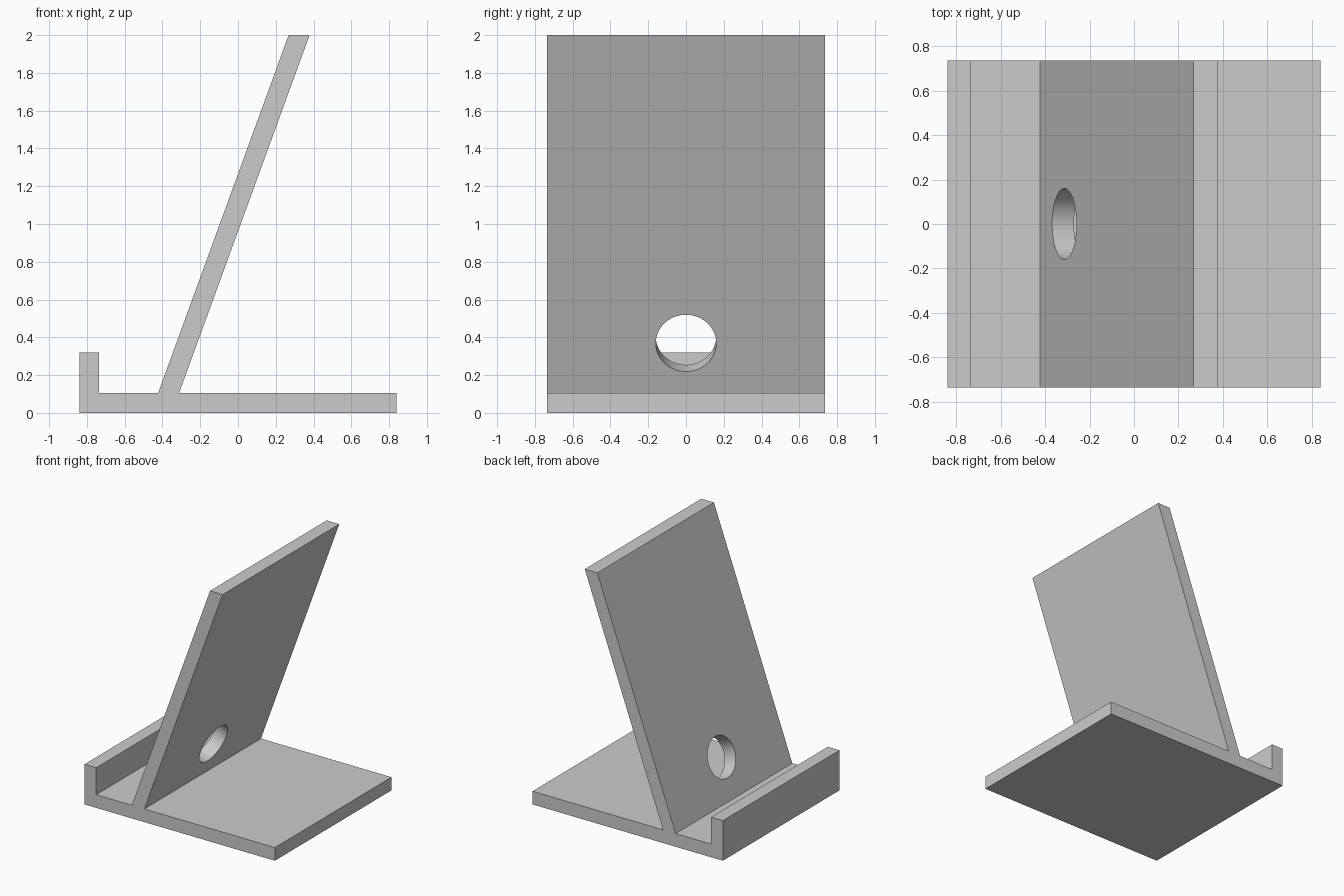
import bpy
import bmesh
import math
from mathutils import Vector

cube = bpy.data.objects.get("Cube")
if cube:
    bpy.data.objects.remove(cube, do_unlink=True)

HALF_X, HALF_Y, HEIGHT = 0.84, 0.735, 2.0
BASE_TOP, LIP_TOP, LIP_INNER = 0.105, 0.32, -0.737
FOOT_FRONT, FOOT_BACK = -0.423, -0.312   # backrest where it meets the base
HEAD_FRONT, HEAD_BACK = 0.268, 0.379     # backrest at its top edge
HOLE_RADIUS, HOLE_Z = 0.16, 0.387

grey = bpy.data.materials.new("light grey plastic")
grey.use_nodes = True
colour = (0.6, 0.6, 0.6, 1.0)
grey.diffuse_color = colour
grey.node_tree.nodes["Principled BSDF"].inputs["Base Color"].default_value = colour


def extrude_profile(name, points, half_width):
    """Extrude an x-z outline along y, centred on y = 0."""
    bm = bmesh.new()
    face = bm.faces.new([bm.verts.new((x, -half_width, z)) for x, z in points])
    new = bmesh.ops.extrude_face_region(bm, geom=[face])["geom"]
    verts = [v for v in new if isinstance(v, bmesh.types.BMVert)]
    bmesh.ops.translate(bm, verts=verts, vec=(0, 2 * half_width, 0))
    bmesh.ops.recalc_face_normals(bm, faces=bm.faces)
    mesh = bpy.data.meshes.new(name)
    bm.to_mesh(mesh)
    bm.free()
    obj = bpy.data.objects.new(name, mesh)
    bpy.context.collection.objects.link(obj)
    mesh.materials.append(grey)
    return obj


# Stand body: base, front lip and leaning backrest in one outline
stand = extrude_profile("device_stand", [
    (-HALF_X, 0), (HALF_X, 0), (HALF_X, BASE_TOP),
    (FOOT_BACK, BASE_TOP), (HEAD_BACK, HEIGHT),
    (HEAD_FRONT, HEIGHT), (FOOT_FRONT, BASE_TOP),
    (LIP_INNER, BASE_TOP), (LIP_INNER, LIP_TOP), (-HALF_X, LIP_TOP),
], HALF_Y)

# Cable hole: round cutter square to the backrest
lean = Vector((HEAD_FRONT - FOOT_FRONT, 0, HEIGHT - BASE_TOP))
hole_x = (FOOT_FRONT + FOOT_BACK) / 2 + (HOLE_Z - BASE_TOP) * lean.x / lean.z
normal_tilt = math.pi / 2 + math.atan2(lean.x, lean.z)
bpy.ops.mesh.primitive_cylinder_add(
    vertices=64, radius=HOLE_RADIUS, depth=0.3,
    location=(hole_x, 0, HOLE_Z), rotation=(0, normal_tilt, 0))
cutter = bpy.context.object
cutter.name = "cable_hole_cutter"
cutter.data.materials.append(grey)

cut = stand.modifiers.new("cable hole", "BOOLEAN")
cut.operation = "DIFFERENCE"
cut.solver = "EXACT"
cut.object = cutter

bpy.ops.object.select_all(action="DESELECT")
stand.select_set(True)
bpy.context.view_layer.objects.active = stand
bpy.ops.object.modifier_apply(modifier=cut.name)
bpy.data.objects.remove(cutter, do_unlink=True)

# Smooth hole wall with crisp edges everywhere else
bpy.ops.object.shade_smooth_by_angle(angle=math.radians(15))
